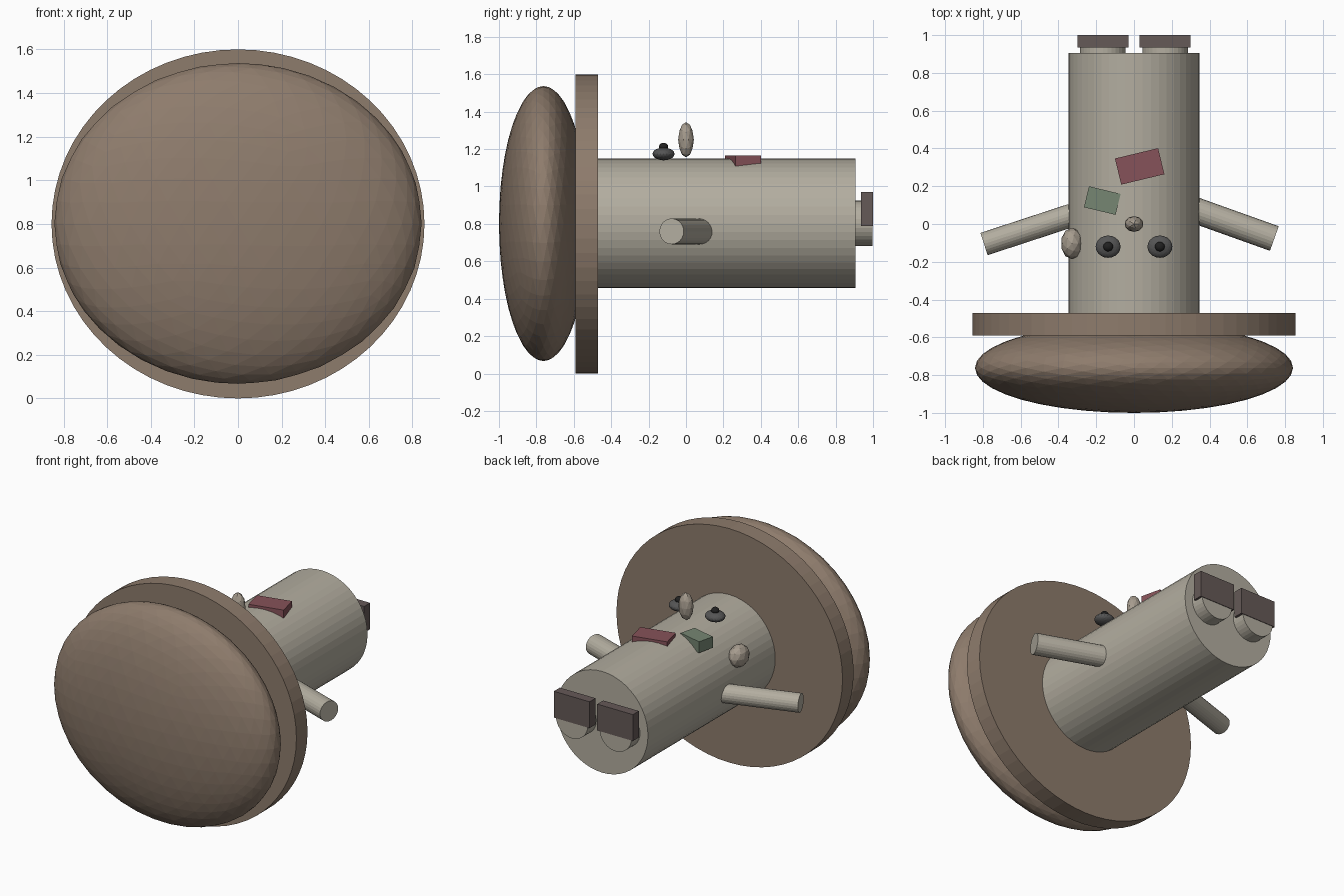
import bpy
from math import radians, pi
from mathutils import Vector

if "Cube" in bpy.data.objects:
    bpy.data.objects.remove(bpy.data.objects["Cube"])


def material(name, rgb):
    m = bpy.data.materials.new(name)
    m.diffuse_color = (*rgb, 1)
    m.use_nodes = True
    m.node_tree.nodes["Principled BSDF"].inputs["Base Color"].default_value = m.diffuse_color
    return m


CAP = material("cap brown", (0.27, 0.20, 0.15))
BODY = material("pale stem", (0.45, 0.42, 0.35))
BUMP = material("bump beige", (0.38, 0.33, 0.27))
EYE = material("eye grey", (0.09, 0.09, 0.09))
PUPIL = material("pupil black", (0.015, 0.015, 0.015))
SHOE = material("shoe brown", (0.13, 0.10, 0.095))
RED = material("patch red", (0.24, 0.085, 0.10))
GREEN = material("patch green", (0.18, 0.24, 0.17))


def finish(name, mat):
    ob = bpy.context.object
    ob.name = name
    ob.data.materials.append(mat)
    return ob


def ball(name, loc, radii, mat, sub=3):
    bpy.ops.mesh.primitive_ico_sphere_add(subdivisions=sub, radius=1, location=loc)
    ob = finish(name, mat)
    ob.scale = radii
    return ob


def rod(name, a, b, r, mat, sides=32, stretch=1):
    a, b = Vector(a), Vector(b)
    bpy.ops.mesh.primitive_cylinder_add(vertices=sides, radius=r, depth=(b - a).length,
                                        location=(a + b) / 2)
    ob = finish(name, mat)
    if abs((b - a).x) < 1e-6:
        ob.rotation_euler = (-pi / 2, 0, 0)
    else:
        ob.rotation_euler = (b - a).to_track_quat('Z', 'Y').to_euler()
    ob.scale.x = stretch
    return ob


def box(name, loc, size, mat, turn=0):
    bpy.ops.mesh.primitive_cube_add(size=1, location=loc)
    ob = finish(name, mat)
    ob.scale = size
    ob.rotation_euler.z = radians(turn)
    return ob


# Mushroom cap: domed top and flat brim, lying along y
ball("cap_dome", (0, -0.762, 0.802), (0.842, 0.238, 0.735), CAP, 4)
rod("cap_brim", (0, -0.59, 0.8), (0, -0.47, 0.8), 0.8, CAP, 64, 0.855 / 0.8)

# Stem body
rod("body", (0, -0.48, 0.803), (0, 0.905, 0.803), 0.346, BODY, 48)

# Arms
rod("right_arm", (0.22, 0.11, 0.76), (0.743, -0.077, 0.76), 0.069, BODY, 24)
rod("left_arm", (-0.22, 0.082, 0.76), (-0.794, -0.106, 0.76), 0.062, BODY, 24)

# Legs, shoes and eyes, one per side
for side, s in (("left", -1), ("right", 1)):
    rod(side + "_leg", (s * 0.165, 0.85, 0.803), (s * 0.165, 0.997, 0.803), 0.121, BODY)
    box(side + "_shoe", (s * 0.164, 0.968, 0.88), (0.27, 0.065, 0.18), SHOE)
    ball(side + "_eye", (s * 0.137, -0.12, 1.174), (0.066, 0.059, 0.034), EYE)
    ball(side + "_pupil", (s * 0.137, -0.12, 1.211), (0.026, 0.025, 0.023), PUPIL)

# Nose and side bump
ball("nose", (0, 0, 1.25), (0.05, 0.042, 0.094), BUMP, 2)
ball("side_bump", (-0.328, -0.103, 0.96), (0.06, 0.083, 0.075), BUMP, 2)

# Patches set into the belly
box("red_patch", (0.03, 0.305, 1.127), (0.235, 0.142, 0.076), RED, 13.5)
box("green_patch", (-0.168, 0.124, 1.108), (0.172, 0.114, 0.076), GREEN, -13.5)
